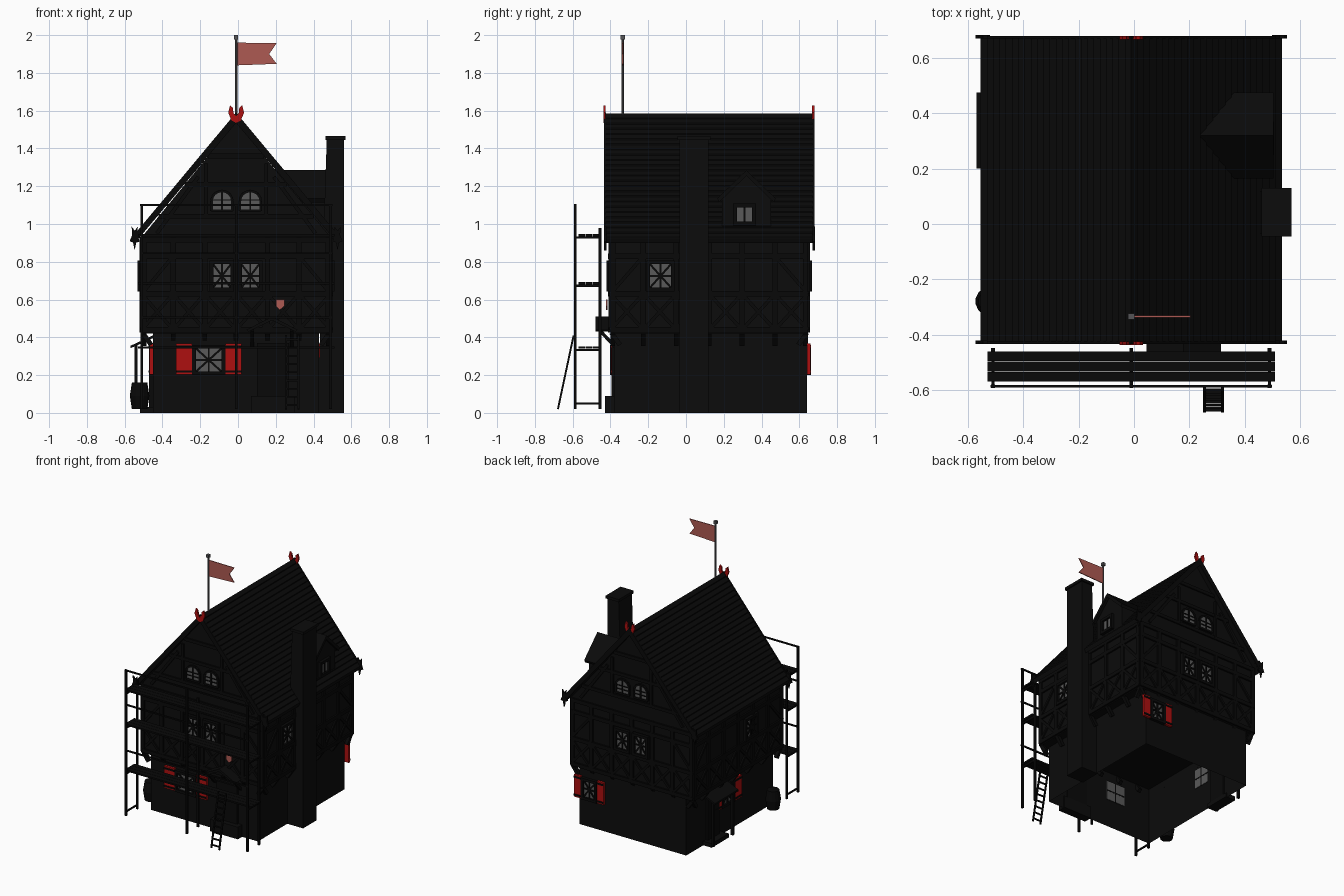
import bpy, bmesh, math
from mathutils import Matrix, Vector

old = bpy.data.objects.get("Cube")
if old:
    bpy.data.objects.remove(old)

COLOURS = {
    "black_plaster": (0.0035, 0.0035, 0.0035),
    "black_timber": (0.0025, 0.0025, 0.0025),
    "black_roof": (0.003, 0.003, 0.003),
    "grey_glass": (0.1, 0.1, 0.1),
    "red_paint": (0.42, 0.005, 0.005),
    "faded_red_cloth": (0.42, 0.1, 0.085),
    "grey_steel": (0.09, 0.09, 0.095),
}
MATS = {}
for name, rgb in COLOURS.items():
    m = bpy.data.materials.new(name)
    m.use_nodes = True
    m.diffuse_color = (*rgb, 1)
    shader = m.node_tree.nodes["Principled BSDF"]
    shader.inputs["Base Color"].default_value = (*rgb, 1)
    shader.inputs["Roughness"].default_value = 0.9
    MATS[name] = m
WALL, WOOD, ROOF, GLASS, RED, CLOTH, STEEL = COLOURS
ID = Matrix.Identity(4)
parts = {}


def part(name, mat):
    return parts.setdefault(name, (bmesh.new(), mat))[0]


def box(name, mat, lo, hi, M=ID):
    lo, hi = Vector(lo), Vector(hi)
    bmesh.ops.create_cube(part(name, mat), size=1, matrix=M @ Matrix.Translation((lo + hi) / 2)
                          @ Matrix.Diagonal((*(hi - lo), 1)))


def beam(name, mat, a, b, t, M=ID):
    a, b = Vector(a), Vector(b)
    rot = (b - a).to_track_quat('Z', 'Y').to_matrix().to_4x4()
    bmesh.ops.create_cube(part(name, mat), size=1, matrix=M @ Matrix.Translation((a + b) / 2)
                          @ rot @ Matrix.Diagonal((t, t, (b - a).length, 1)))


def prism(name, mat, pts, d0, d1, M=ID):
    """Extrude an x-z outline along y from d0 to d1."""
    bm = part(name, mat)
    front = [bm.verts.new(M @ Vector((x, d0, z))) for x, z in pts]
    back = [bm.verts.new(M @ Vector((x, d1, z))) for x, z in pts]
    bm.faces.new(front)
    bm.faces.new(back[::-1])
    for i in range(len(pts)):
        j = (i + 1) % len(pts)
        bm.faces.new((front[j], front[i], back[i], back[j]))


def wall(turns, dist):
    """Wall frame: local x along the wall, -y outward."""
    return Matrix.Rotation(turns * math.pi / 2, 4, 'Z') @ Matrix.Translation((0, -dist, 0))


def mirrored(pts):
    return pts + [(-x, z) for x, z in reversed(pts) if x]


CX = Matrix.Translation((-0.01, 0, 0))

# Ground storey, open underneath
box("ground_storey", WALL, (-0.45, -0.38, 0), (0.43, 0.64, 0.43))
bm = part("ground_storey", WALL)
bmesh.ops.delete(bm, geom=[f for f in bm.faces if f.calc_center_median().z < 0.01], context='FACES_ONLY')
# Jettied upper storey and gables
prism("upper_storey", WALL, mirrored([(0.5, 0.42), (0.5, 0.93), (0, 1.54)]), -0.4, 0.645, CX)

# Roof with stepped shingle rows
ROWS, EAVE, RIDGE, LOW = 24, 0.545, 1.585, 0.925
slope = (RIDGE - LOW) / EAVE
half = [(0, RIDGE)]
for i in range(1, ROWS + 1):
    x = EAVE * i / ROWS
    z = RIDGE - slope * x
    half += [(x, z + 0.005), (x, z - 0.002)]
under = [(EAVE - 0.01, LOW - 0.025), (0, RIDGE - 0.045)]
outline = half + under + [(-x, z) for x, z in reversed(half[1:] + under[:1])]
prism("roof", ROOF, outline, -0.425, 0.672, CX)

# Gable boards, eave ornaments, ridge finials
horn = [(0, 1.535), (0.025, 1.548), (0.042, 1.59), (0.032, 1.628), (0.017, 1.615), (0.014, 1.588), (0, 1.57)]
for y in (-0.434, 0.671):
    for s in (-1, 1):
        board = [(0, 1.59), (s * 0.555, 0.925), (s * 0.54, 0.895), (0, 1.535)]
        prism("gable_boards", WOOD, board, y, y + 0.01, CX)
        star = [(s * 0.537 + r * 0.4 * math.cos(a), 0.93 + r * math.sin(a)) for r, a in
                ((0.07 if k % 2 else 0.035, k * math.pi / 5 + 0.3) for k in range(10))]
        prism("eave_ornaments", WOOD, star, y, y + 0.012, CX)
    prism("ridge_finials", RED, mirrored(horn), y - 0.003, y + 0.009, CX)


def window(u, z, w, h, M, cross=True):
    """Framed window with glazing bars, centred at u, z."""
    a, b, lo, hi = u - w / 2, u + w / 2, z - h / 2, z + h / 2
    box("window_glass", GLASS, (a, -0.007, lo), (b, 0.002, hi), M)
    for x in (a, b):
        box("window_frames", WOOD, (x - 0.01, -0.022, lo - 0.01), (x + 0.01, 0, hi + 0.01), M)
    for zz in (lo, hi):
        box("window_frames", WOOD, (a, -0.022, zz - 0.01), (b, 0, zz + 0.01), M)
    box("window_frames", WOOD, (u - 0.005, -0.014, lo), (u + 0.005, 0.003, hi), M)
    if cross:
        box("window_frames", WOOD, (a, -0.014, z - 0.005), (b, 0.003, z + 0.005), M)
        for s in (-1, 1):
            beam("window_frames", WOOD, (a, -0.008, z - s * h / 2), (b, -0.008, z + s * h / 2), 0.011, M)


def arched_window(u, z, w, h, M):
    arc = [(u + w / 2 * math.cos(t), z + h / 2 + h / 2 * math.sin(t))
           for t in (math.pi * k / 8 for k in range(9))]
    pts = [(u + w / 2, z)] + arc + [(u - w / 2, z)]
    prism("window_glass", GLASS, pts, -0.007, 0.001, M)
    for p, q in zip(pts, pts[1:] + pts[:1]):
        beam("window_frames", WOOD, (p[0], -0.006, p[1]), (q[0], -0.006, q[1]), 0.014, M)
    box("window_frames", WOOD, (u - 0.005, -0.013, z), (u + 0.005, 0, z + h), M)
    for f in (0.3, 0.55):
        box("window_frames", WOOD, (u - w / 2, -0.013, z + f * h - 0.003), (u + w / 2, 0, z + f * h + 0.003), M)


def shutters(u, z, gap, w, h, M):
    for s in (-1, 1):
        c = u + s * (gap + w / 2)
        box("red_shutters", RED, (c - w / 2, -0.018, z - h / 2), (c + w / 2, -0.001, z + h / 2), M)
        for k in (-1, 1):
            zz = z + k * h * 0.4
            box("shutter_straps", WOOD, (c - w / 2, -0.023, zz - 0.006), (c + w / 2, -0.017, zz + 0.006), M)


def timber(u0, u1, n, M):
    """Half-timber frame across one upper wall."""
    for z in (0.44, 0.63, 0.83, 0.915):
        box("timber_frame", WOOD, (u0, -0.012, z - 0.014), (u1, 0.01, z + 0.014), M)
    us = [u0 + (u1 - u0) * k / n for k in range(n + 1)]
    for k, u in enumerate(us):
        c = min(max(u, u0 + 0.012), u1 - 0.012)
        box("timber_frame", WOOD, (c - 0.014, -0.011, 0.43), (c + 0.014, 0.01, 0.93), M)
        beam("jetty_brackets", WOOD, (c, 0.05, 0.36), (c, 0.005, 0.425), 0.025, M)
    for k, (a, b) in enumerate(zip(us, us[1:])):
        for p, q in (((a, 0.44), (b, 0.63)), ((a, 0.63), (b, 0.44))):
            beam("timber_frame", WOOD, (p[0], -0.001, p[1]), (q[0], -0.001, q[1]), 0.018, M)
        if k in (0, n - 1):
            s = 1 if k else -1
            beam("timber_frame", WOOD, ((a + b) / 2 + s * (b - a) / 2, -0.001, 0.63),
                 ((a + b) / 2 - s * (b - a) / 2, -0.001, 0.83), 0.018, M)


front, left, back, right = wall(0, 0.4), wall(1, 0.49), wall(2, 0.645), wall(3, 0.51)
timber(-0.51, 0.49, 6, front)
timber(-0.4, 0.645, 6, left)
timber(-0.49, 0.51, 6, back)
timber(-0.645, 0.4, 6, right)
for M, c in ((front, -0.01), (back, 0.01)):
    for s in (-1, 1):
        window(c + s * 0.075, 0.725, 0.11, 0.145, M)
        arched_window(c + s * 0.075, 1.07, 0.11, 0.105, M)
        beam("timber_frame", WOOD, (c + s * 0.42, -0.001, 0.95), (c + s * 0.2, -0.001, 1.25), 0.02, M)
        beam("timber_frame", WOOD, (c + s * 0.16, -0.001, 1.04), (c + s * 0.16, -0.001, 1.32), 0.02, M)
    for z in (1.04, 1.21, 1.36):
        r = (1.54 - z) / 1.22
        box("timber_frame", WOOD, (c - r, -0.01, z - 0.012), (c + r, 0.01, z + 0.012), M)
window(-0.135, 0.725, 0.13, 0.145, left)
window(0.02, 0.725, 0.13, 0.145, right)

# Ground floor windows with red shutters
g_front, g_back, g_right = wall(0, 0.38), wall(2, 0.64), wall(3, 0.45)
for u, w, s, M in ((-0.155, 0.155, 0.085, g_front), (-0.34, 0.11, 0.055, g_back), (-0.17, 0.13, 0.08, g_right)):
    window(u, 0.28, w, 0.14, M)
    shutters(u, 0.285, w / 2 + 0.012, s, 0.165, M)

# Front door, step, gabled canopy and shield
box("front_door", WOOD, (0.1, -0.395, 0.03), (0.27, -0.375, 0.37))
box("front_step", WALL, (0.07, -0.43, 0), (0.3, -0.37, 0.09))
prism("door_canopy", ROOF, [(0.045, 0.44), (0.18, 0.51), (0.315, 0.44), (0.305, 0.43), (0.18, 0.49), (0.055, 0.43)],
      -0.48, -0.37)
for x in (0.075, 0.285):
    beam("canopy_braces", WOOD, (x, -0.46, 0.44), (x, -0.375, 0.35), 0.018)
prism("shield", CLOTH, [(0.2, 0.6), (0.2, 0.565), (0.222, 0.545), (0.245, 0.565), (0.245, 0.6)], -0.424, -0.415)

# Side door with lean-to canopy on posts
box("side_door", WOOD, (-0.47, 0.28, 0.03), (-0.44, 0.41, 0.34))
box("side_step", WALL, (-0.52, 0.24, 0), (-0.44, 0.44, 0.03))
prism("side_canopy", ROOF, [(-0.57, 0.355), (-0.44, 0.415), (-0.44, 0.4), (-0.57, 0.342)], 0.2, 0.475)
for y in (0.225, 0.45):
    beam("side_canopy_posts", WOOD, (-0.54, y, 0.02), (-0.54, y, 0.36), 0.018)

# Chimney
box("chimney", WALL, (0.42, -0.035, 0), (0.56, 0.12, 1.45))
box("chimney_cap", WALL, (0.462, -0.045, 1.445), (0.57, 0.13, 1.465))
box("chimney_gap_filler", WALL, (0.4, -0.03, 0.9), (0.47, 0.115, 1.0))
bm = part("chimney", WALL)
for v in bm.verts:
    if v.co.z > 1 and v.co.x < 0.5:
        v.co.x = 0.47

# Dormer
side = Matrix.Rotation(math.pi / 2, 4, 'Z')
prism("dormer_wall", WALL, [(0.19, 0.95), (0.45, 0.95), (0.45, 1.14), (0.32, 1.265), (0.19, 1.14)], -0.485, -0.2, side)
prism("dormer_roof", ROOF, [(0.165, 1.135), (0.32, 1.285), (0.475, 1.135), (0.465, 1.115), (0.32, 1.255), (0.175, 1.115)],
      -0.505, -0.12, side)
window(0.31, 1.05, 0.1, 0.095, wall(1, 0.485), cross=False)

# Flagpole and swallow-tailed flag
bmesh.ops.create_cone(part("flagpole", STEEL), cap_ends=True, segments=10, radius1=0.007, radius2=0.007,
                      depth=0.43, matrix=Matrix.Translation((-0.01, -0.335, 1.775)))
box("flagpole_cap", STEEL, (-0.021, -0.346, 1.978), (0.001, -0.324, 2))
prism("flag", CLOTH, [(-0.005, 1.96), (0.205, 1.958), (0.165, 1.9), (0.205, 1.848), (-0.005, 1.84)], -0.338, -0.332)

# Scaffold: posts, decks, rails
POSTS, OUT, IN = (-0.51, -0.01, 0.49), -0.587, -0.455
for x in POSTS:
    beam("scaffold_posts", WOOD, (x, OUT, 0.02), (x, OUT, 1.105), 0.014)
    beam("scaffold_posts", WOOD, (x, IN, 0.02), (x, IN, 0.98), 0.014)
for z in (0.34, 0.68, 0.935):
    for k in range(3):
        y = -0.57 + k * 0.037
        box("scaffold_decks", WOOD, (-0.53, y, z), (0.51, y + 0.035, z + 0.012))
    beam("scaffold_rails", WOOD, (-0.52, OUT, z + 0.165), (0.5, OUT, z + 0.165), 0.01)
    for x in POSTS:
        beam("scaffold_rails", WOOD, (x, OUT, z - 0.007), (x, IN, z - 0.007), 0.012)
beam("scaffold_rails", WOOD, (-0.51, OUT, 0.05), (-0.51, IN, 0.05), 0.01)

# Ladder
for x in (0.255, 0.32):
    beam("ladder", WOOD, (x, -0.678, 0.02), (x, -0.595, 0.41), 0.01)
for k in range(9):
    t = (k + 0.5) / 9
    y, z = -0.678 + 0.083 * t, 0.02 + 0.39 * t
    beam("ladder", WOOD, (0.255, y, z), (0.32, y, z), 0.009)

# Barrel
for r1, r2, z in ((0.042, 0.053, 0.055), (0.053, 0.042, 0.125)):
    bmesh.ops.create_cone(part("barrel", WOOD), cap_ends=True, segments=14, radius1=r1, radius2=r2,
                          depth=0.07, matrix=Matrix.Translation((-0.521, -0.28, z)))

# Turn every collected part into an object
for name, (bm, mat) in parts.items():
    bmesh.ops.recalc_face_normals(bm, faces=bm.faces)
    mesh = bpy.data.meshes.new(name)
    bm.to_mesh(mesh)
    bm.free()
    mesh.materials.append(MATS[mat])
    bpy.context.scene.collection.objects.link(bpy.data.objects.new(name, mesh))
